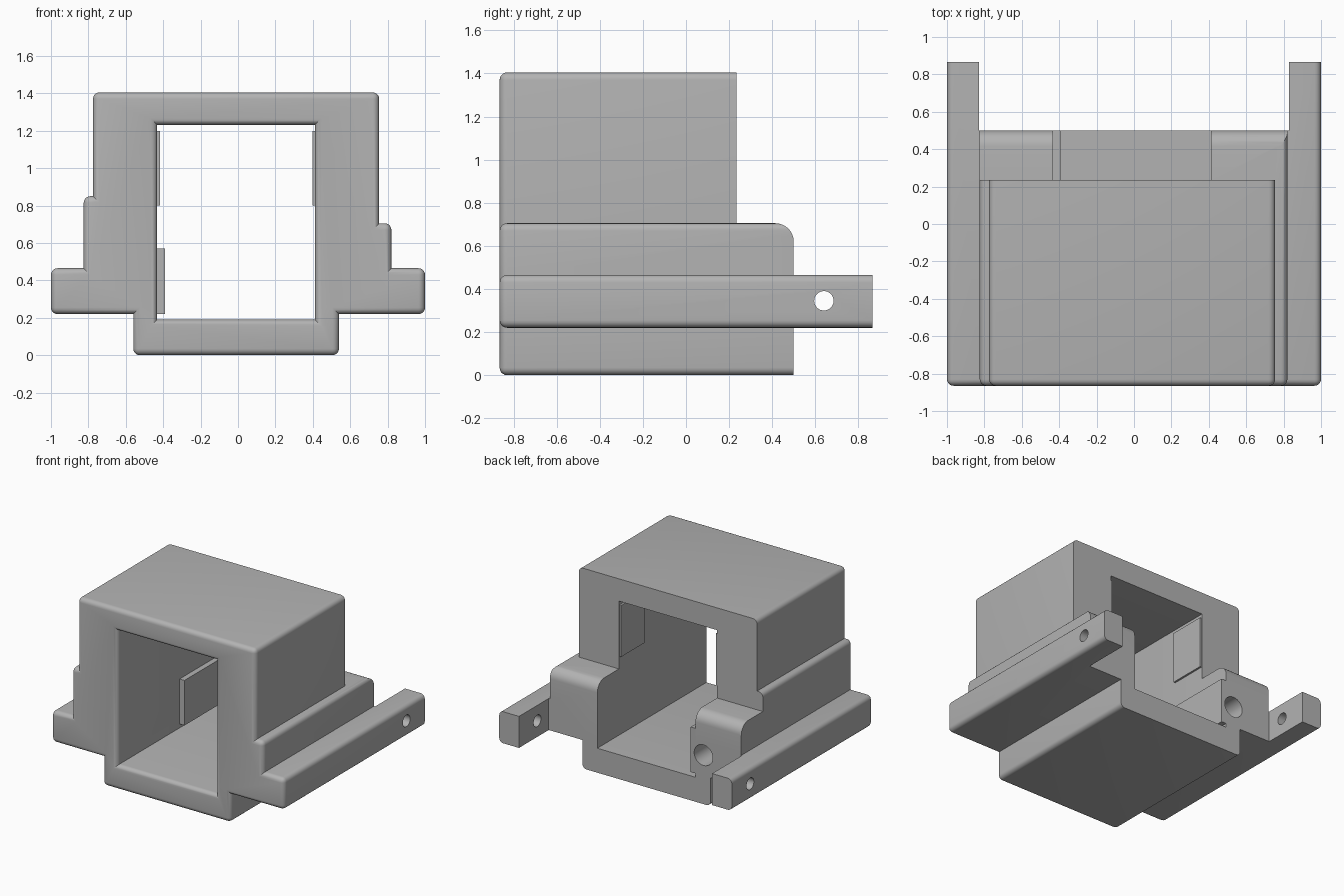
import bpy, bmesh, math
from mathutils import Vector

cube = bpy.data.objects.get("Cube")
if cube:
    bpy.data.objects.remove(cube, do_unlink=True)

FRONT, BACK, R = -0.865, 0.865, 0.035

grey = bpy.data.materials.new("plain_grey")
grey.use_nodes = True
grey.diffuse_color = (0.45, 0.45, 0.45, 1)
grey.node_tree.nodes["Principled BSDF"].inputs["Base Color"].default_value = (0.45, 0.45, 0.45, 1)


def finish(bm, name):
    bmesh.ops.recalc_face_normals(bm, faces=bm.faces)
    mesh = bpy.data.meshes.new(name)
    bm.to_mesh(mesh)
    bm.free()
    mesh.materials.append(grey)
    obj = bpy.data.objects.new(name, mesh)
    bpy.context.collection.objects.link(obj)
    return obj


def loft(bm, sections):
    """Skin a row of matching closed sections and cap both ends."""
    rings = [[bm.verts.new(p) for p in s] for s in sections]
    for a, b in zip(rings, rings[1:]):
        for i in range(len(a)):
            j = (i + 1) % len(a)
            bm.faces.new((a[i], a[j], b[j], b[i]))
    bm.faces.new(rings[0])
    bm.faces.new(rings[-1])
    bmesh.ops.recalc_face_normals(bm, faces=bm.faces)


def box(name, x, y, z):
    bm = bmesh.new()
    loft(bm, [[(x[0], v, z[0]), (x[1], v, z[0]), (x[1], v, z[1]), (x[0], v, z[1])] for v in y])
    return finish(bm, name)


def rod(name, centre, axis, radius, length):
    bm = bmesh.new()
    bmesh.ops.create_cone(bm, cap_ends=True, segments=40, radius1=radius, radius2=radius, depth=length)
    turn = Vector((0, 0, 1)).rotation_difference(Vector(axis)).to_matrix()
    bmesh.ops.rotate(bm, verts=bm.verts, matrix=turn)
    bmesh.ops.translate(bm, verts=bm.verts, vec=centre)
    return finish(bm, name)


def cut(target, cutter):
    cutter.hide_render = True
    mod = target.modifiers.new("cut", 'BOOLEAN')
    mod.operation, mod.solver, mod.object = 'DIFFERENCE', 'EXACT', cutter
    bpy.context.view_layer.objects.active = target
    bpy.ops.object.modifier_apply(modifier=mod.name)


# Stepped housing: cross-section run front to back, outer edges rounded
outline = [(-0.56, 0), (0.54, 0), (0.54, 0.22), (1, 0.22), (1, 0.465), (0.82, 0.465),
           (0.82, 0.705), (0.755, 0.705), (0.755, 1.405), (-0.775, 1.405), (-0.775, 0.85),
           (-0.825, 0.85), (-0.825, 0.465), (-1, 0.465), (-1, 0.22), (-0.56, 0.22)]
bm = bmesh.new()
loft(bm, [[(x, y, z) for x, z in outline] for y in (FRONT, BACK)])
rounded = [e for e in bm.edges
           if e.is_convex and not all(v.co.y > 0 for v in e.verts)]
bmesh.ops.bevel(bm, geom=rounded, offset=R, segments=5, profile=0.5, affect='EDGES')
housing = finish(bm, "housing")

# Rear relief leaves a low ledge with a rounded top edge and two free rails
round_r, ledge_y, ledge_z = 0.085, 0.5, 0.705
side = [(0.235, 1.6), (0.235, ledge_z)]
for i in range(9):
    a = math.pi / 2 * (1 - i / 8)
    side.append((ledge_y - round_r + round_r * math.cos(a), ledge_z - round_r + round_r * math.sin(a)))
side += [(ledge_y, -0.1), (1.1, -0.1), (1.1, 1.6)]
bm = bmesh.new()
loft(bm, [[(x, y, z) for y, z in side] for x in (-0.83, 0.83)])
relief = finish(bm, "relief_cutter")

# Square tunnel with a rounded lip at the front
lip = [(R, FRONT - 0.1)]
for i in range(6):
    a = math.pi / 2 * (1 - i / 5)
    lip.append((R * (1 - math.cos(a)), FRONT + R * (1 - math.sin(a))))
lip.append((0, 1.2))
bm = bmesh.new()
loft(bm, [[(-0.432 - g, y, 0.19 - g), (0.412 + g, y, 0.19 - g),
           (0.412 + g, y, 1.232 + g), (-0.432 - g, y, 1.232 + g)] for g, y in lip])
tunnel = finish(bm, "tunnel_cutter")

# Screw boss on the inner wall, with a blind hole from the back
boss = box("screw_boss", (-0.432, -0.39), (-0.1, ledge_y), (0.22, 0.57))
screw_hole = rod("screw_hole_cutter", (-0.5, 0.4, 0.38), (0, 1, 0), 0.08, 0.7)
rail_hole = rod("rail_hole_cutter", (0, 0.64, 0.345), (1, 0, 0), 0.045, 2.4)

for cutter in (relief, tunnel, screw_hole, rail_hole):
    cut(housing, cutter)
cut(boss, screw_hole)
for cutter in (relief, tunnel, screw_hole, rail_hole):
    bpy.data.objects.remove(cutter, do_unlink=True)

# Thin pads on the upper inner walls
pads = [box("right_pad", (-0.432, -0.417), (-0.06, 0.23), (0.8, 1.2)),
        box("left_pad", (0.397, 0.412), (-0.06, 0.23), (0.8, 1.2))]

bpy.ops.object.select_all(action='DESELECT')
for obj in [housing, boss] + pads:
    obj.select_set(True)
bpy.context.view_layer.objects.active = housing
bpy.ops.object.shade_smooth_by_angle(angle=math.radians(30))
